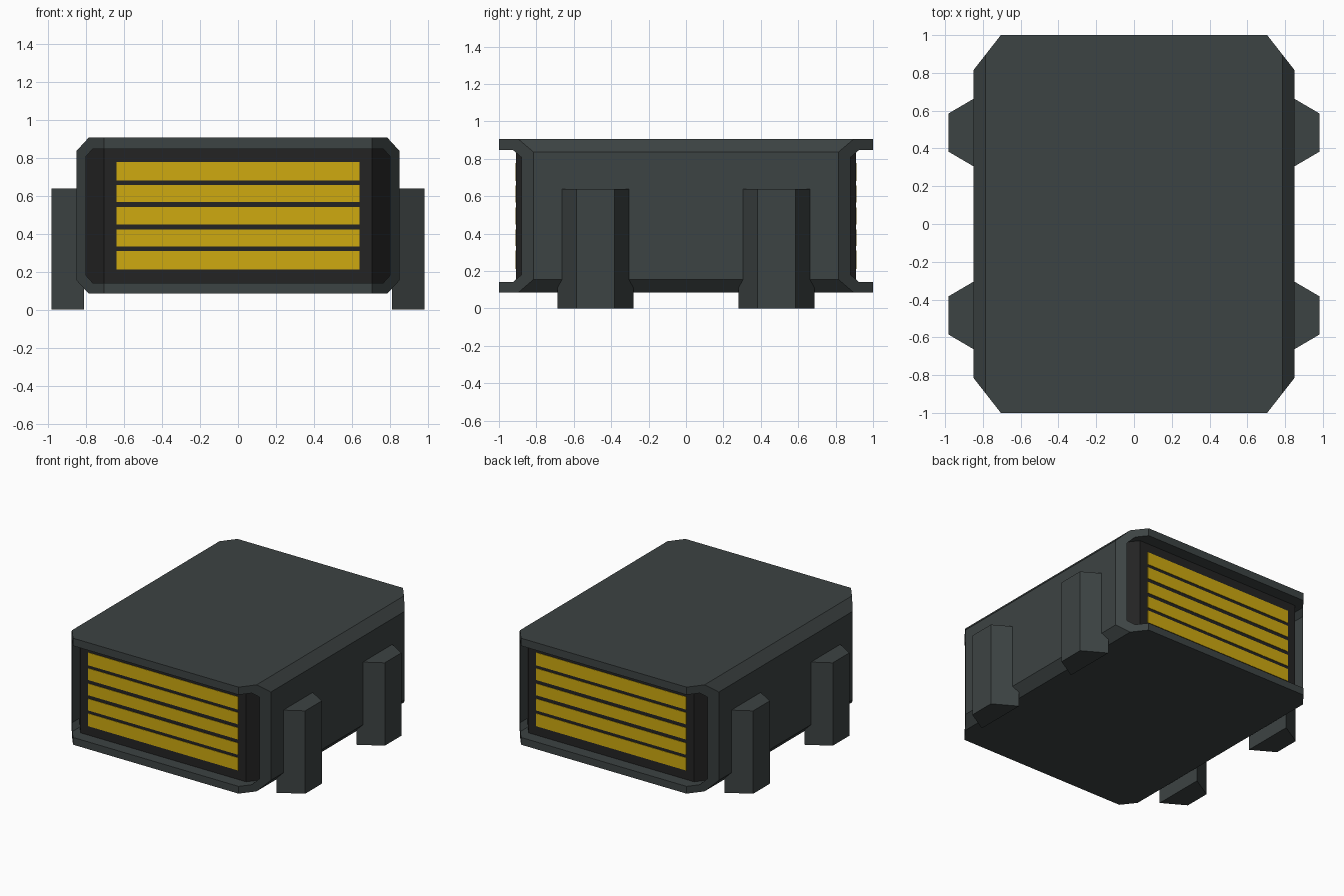
import bpy, bmesh

if "Cube" in bpy.data.objects:
    bpy.data.objects.remove(bpy.data.objects["Cube"])


def material(name, rgb):
    m = bpy.data.materials.new(name)
    m.diffuse_color = (*rgb, 1)
    m.use_nodes = True
    m.node_tree.nodes["Principled BSDF"].inputs["Base Color"].default_value = m.diffuse_color
    return m


GREY = material("slate_grey", (0.046, 0.056, 0.056))
DARK = material("near_black", (0.017, 0.017, 0.017))
YELLOW = material("amber_yellow", (0.62, 0.40, 0.005))


def finish(name, bm, mats):
    bmesh.ops.recalc_face_normals(bm, faces=bm.faces)
    me = bpy.data.meshes.new(name)
    bm.to_mesh(me)
    bm.free()
    for m in mats:
        me.materials.append(m)
    ob = bpy.data.objects.new(name, me)
    bpy.context.collection.objects.link(ob)
    return ob


FLAT_X = 0.705   # half width of the straight end edge


def section(x, z0, z1, cx, cz):
    """Chamfered rectangle with extra points where the end starts to slope."""
    right = [(FLAT_X, z1), (x - cx, z1), (x, z1 - cz),
             (x, z0 + cz), (x - cx, z0), (FLAT_X, z0)]
    return right + [(-px, pz) for px, pz in reversed(right)]


# Housing: chamfered tube with sloped end corners and recessed dark end panels
outer = section(0.85, 0.085, 0.905, 0.064, 0.07)
inner = section(0.80, 0.141, 0.846, 0.036, 0.04)
bm = bmesh.new()


def ring(points, end, side):
    return [bm.verts.new((x, side * (end - 1.28 * (abs(x) - FLAT_X)), z))
            for x, z in points]


rings = [ring(inner, 0.908, 1), ring(inner, 1, 1), ring(outer, 1, 1),
         ring(outer, 1, -1), ring(inner, 1, -1), ring(inner, 0.908, -1)]
for a, b in zip(rings, rings[1:]):
    for i in range(12):
        j = (i + 1) % 12
        bm.faces.new((a[i], a[j], b[j], b[i]))
for r in (rings[0], rings[-1]):
    for ids in (range(6), (0, 5, 6, 11), range(6, 12)):
        bm.faces.new([r[i] for i in ids]).material_index = 1
finish("housing", bm, [GREY, DARK])


def prism(name, outline, z0, z1, mat):
    bm = bmesh.new()
    lo = [bm.verts.new((x, y, z0)) for x, y in outline]
    hi = [bm.verts.new((x, y, z1)) for x, y in outline]
    bm.faces.new(lo)
    bm.faces.new(hi)
    n = len(outline)
    for i in range(n):
        j = (i + 1) % n
        bm.faces.new((lo[i], lo[j], hi[j], hi[i]))
    finish(name, bm, [mat])


# Four tapered legs on the sides
for sx, s in ((1, "right"), (-1, "left")):
    for sy, e in ((1, "back"), (-1, "front")):
        c = 0.484 * sy
        prism(f"leg_{e}_{s}",
              [(0.81 * sx, c - 0.202), (0.982 * sx, c - 0.101),
               (0.982 * sx, c + 0.101), (0.81 * sx, c + 0.202)],
              0, 0.638, GREY)

# Five glowing slats on each end panel
for sy, e in ((1, "back"), (-1, "front")):
    for i in range(5):
        z = 0.26 + i * 0.1172
        h = 0.049 if i in (0, 4) else 0.045
        ya, yb = 0.906 * sy, 0.911 * sy
        prism(f"slat_{e}_{i + 1}",
              [(-0.638, ya), (0.638, ya), (0.638, yb), (-0.638, yb)],
              z - h, z + h, YELLOW)
